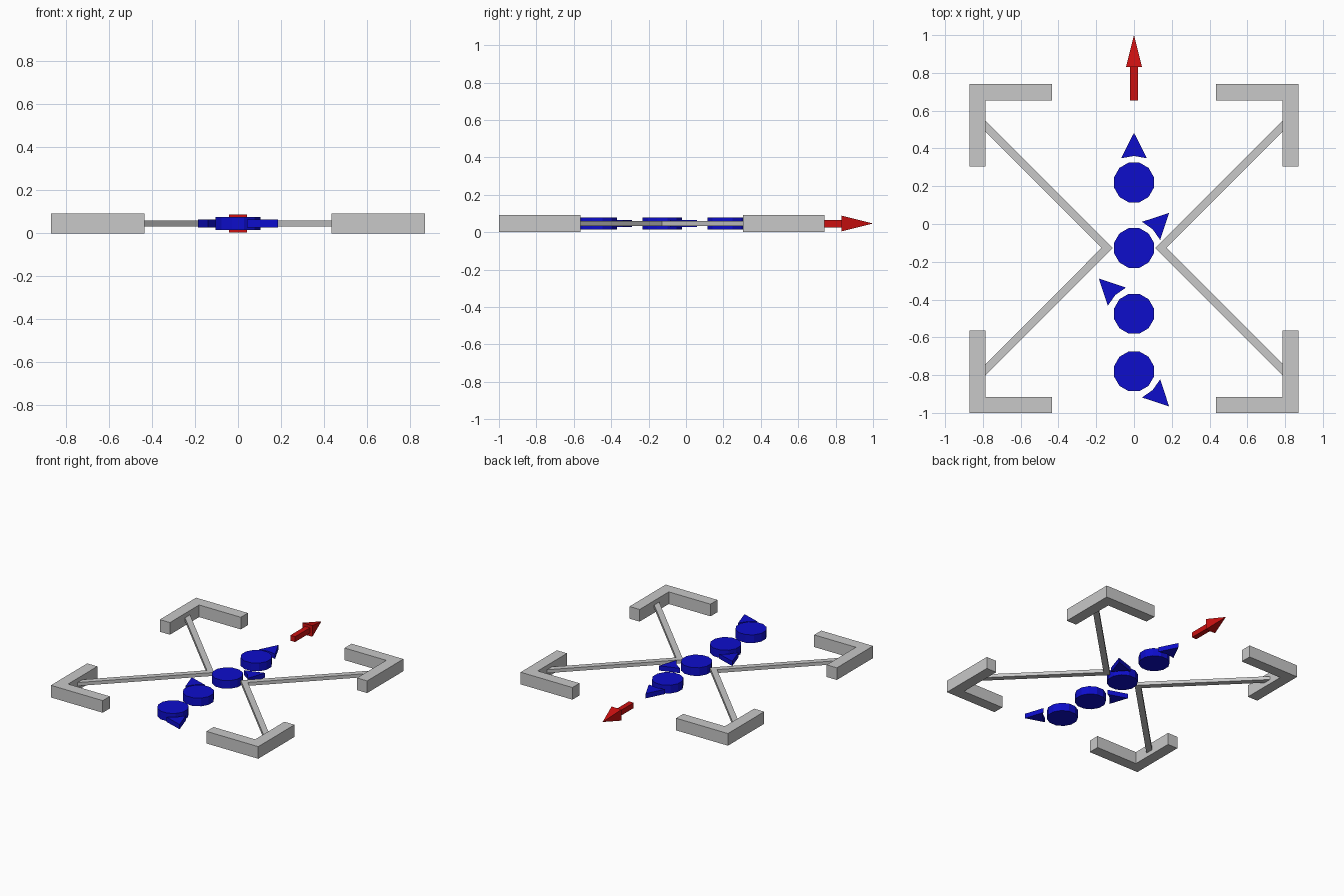
import bpy, math
from mathutils import Matrix, Vector

if "Cube" in bpy.data.objects:
    bpy.data.objects.remove(bpy.data.objects["Cube"])

ZC = 0.046  # mid height shared by all parts


def material(name, col):
    m = bpy.data.materials.new(name)
    m.diffuse_color = (*col, 1)
    m.use_nodes = True
    m.node_tree.nodes["Principled BSDF"].inputs["Base Color"].default_value = m.diffuse_color
    return m


GREY = material("light_grey", (0.58, 0.58, 0.58))
BLUE = material("blue", (0.004, 0.004, 0.6))
RED = material("red", (0.6, 0.005, 0.005))


def mesh_object(name, verts, faces, mat):
    me = bpy.data.meshes.new(name)
    me.from_pydata(verts, [], faces)
    me.materials.append(mat)
    ob = bpy.data.objects.new(name, me)
    bpy.context.collection.objects.link(ob)
    return ob


def prism(name, pts, half, mat):
    """Extrude a flat outline to ZC +- half."""
    area = sum(a[0] * b[1] - b[0] * a[1] for a, b in zip(pts, pts[1:] + pts[:1]))
    if area < 0:
        pts = pts[::-1]
    n = len(pts)
    verts = [(x, y, ZC + s * half) for s in (-1, 1) for x, y in pts]
    faces = [list(range(n))[::-1], list(range(n, 2 * n))]
    faces += [[i, (i + 1) % n, n + (i + 1) % n, n + i] for i in range(n)]
    return mesh_object(name, verts, faces, mat)


# Corner brackets of the frame
T, L = 0.085, 0.435
for sx, xn in ((-1, "left"), (1, "right")):
    for sy, cy, yn in ((-1, -1.0, "front"), (1, 0.74, "back")):
        outline = [(0, 0), (L, 0), (L, T), (T, T), (T, L), (0, L)]
        prism(f"bracket_{yn}_{xn}",
              [(sx * (0.87 - u), cy - sy * v) for u, v in outline], ZC, GREY)

# V-shaped struts, bent beside the centre disc
for s, n in ((-1, "left"), (1, "right")):
    y0 = -0.127
    v = [(0.112, 0), (0.79, 0.678), (0.79, 0.618), (0.172, 0),
         (0.79, -0.618), (0.79, -0.678)]
    prism(f"strut_{n}", [(s * x, y0 + y) for x, y in v], 0.013, GREY)

# Discs, each with a notched pointer beside it
for i, (y, ang) in enumerate(((0.22, 90), (-0.127, 45), (-0.475, 135), (-0.78, -45))):
    disc = [(0.109 * math.cos(math.radians(15 + 30 * k)),
             y + 0.109 * math.sin(math.radians(15 + 30 * k))) for k in range(12)]
    prism(f"disc_{i + 1}", disc, 0.031, BLUE)
    rot = Matrix.Rotation(math.radians(ang), 2)
    tri = [(0.263, 0), (0.128, 0.068), (0.14, 0), (0.128, -0.068)]
    pts = [rot @ Vector(p) for p in tri]
    prism(f"pointer_{i + 1}", [(p.x, p.y + y) for p in pts], 0.018, BLUE)

# Direction arrow: square shaft and square pyramid head
prism("arrow_shaft", [(-0.02, 0.655), (0.02, 0.655), (0.02, 0.835), (-0.02, 0.835)],
      0.02, RED)
r, yb = 0.042, 0.832
mesh_object("arrow_head",
            [(-r, yb, ZC - r), (r, yb, ZC - r), (r, yb, ZC + r), (-r, yb, ZC + r),
             (0, 1.0, ZC)],
            [(0, 1, 2, 3), (1, 0, 4), (2, 1, 4), (3, 2, 4), (0, 3, 4)], RED)
